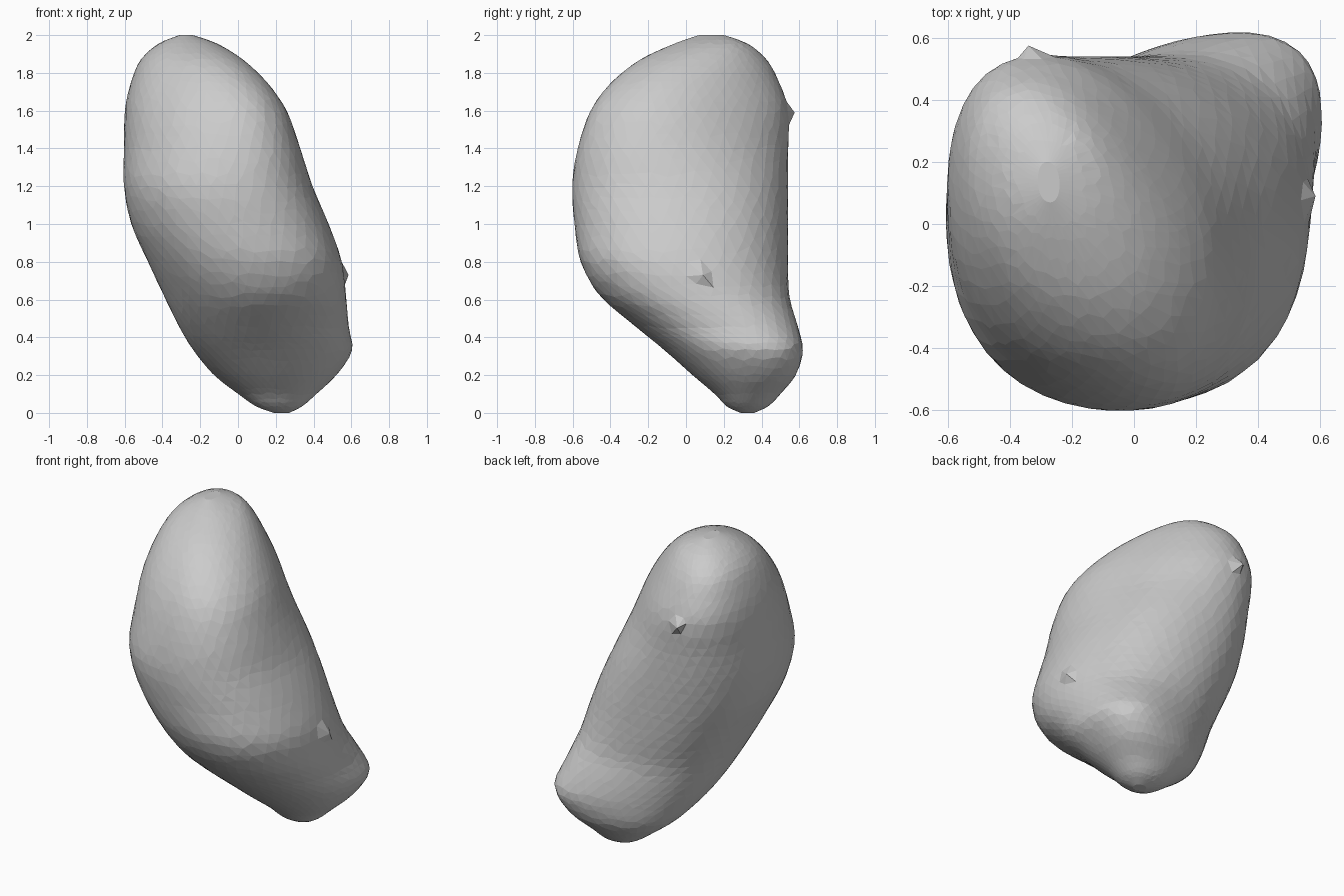
import bpy, bmesh, math, random
from mathutils import Vector

if "Cube" in bpy.data.objects:
    bpy.data.objects.remove(bpy.data.objects["Cube"])

random.seed(4)

# Cross-sections: z, x min, x max, y min, y max, diagonal skew,
# dent on the hollow (+x +y) side, dent on the bulging (-x -y) side
SECTIONS = [
    (0.00, 0.19, 0.27, 0.29, 0.36, 0.0, 0.0, 0.0),
    (0.035, 0.095, 0.34, 0.215, 0.435, 0.02, 0.0, 0.0),
    (0.10, 0.00, 0.415, 0.15, 0.50, 0.06, 0.0, 0.01),
    (0.20, -0.13, 0.515, 0.03, 0.57, 0.12, -0.03, 0.02),
    (0.33, -0.24, 0.595, -0.12, 0.60, 0.19, -0.04, 0.03),
    (0.46, -0.32, 0.58, -0.28, 0.58, 0.14, -0.03, 0.04),
    (0.62, -0.40, 0.57, -0.465, 0.545, 0.04, -0.01, 0.05),
    (0.80, -0.48, 0.55, -0.56, 0.54, -0.04, 0.0, 0.02),
    (1.00, -0.565, 0.48, -0.59, 0.54, -0.06, 0.0, 0.0),
    (1.20, -0.60, 0.395, -0.60, 0.54, -0.11, 0.0, -0.02),
    (1.40, -0.60, 0.335, -0.57, 0.54, -0.19, 0.03, -0.02),
    (1.60, -0.595, 0.265, -0.50, 0.54, -0.26, 0.05, -0.02),
    (1.75, -0.565, 0.16, -0.39, 0.49, -0.28, 0.04, -0.01),
    (1.87, -0.515, 0.03, -0.24, 0.425, -0.26, 0.02, 0.0),
    (1.955, -0.42, -0.11, -0.06, 0.325, -0.18, 0.0, 0.0),
    (2.00, -0.31, -0.24, 0.07, 0.20, -0.1, 0.0, 0.0),
]
SIDES, STEPS = 44, 3
LAST = len(SECTIONS) - 1


def section_at(u):
    """Catmull-Rom blend of the section rows at position u."""
    u = min(max(u, 0), LAST)
    i = min(int(u), LAST - 1)
    t = u - i
    p = [SECTIONS[min(max(i + k, 0), LAST)] for k in (-1, 0, 1, 2)]
    return [0.5 * (2 * b + (c - a) * t + (2 * a - 5 * b + 4 * c - d) * t * t
                   + (3 * b - a - 3 * c + d) * t ** 3) for a, b, c, d in zip(*p)]


def surface_point(u, t):
    z, x0, x1, y0, y1, skew, hollow, belly = section_at(u)
    full = 1 + 0.03 * math.sin(2 * t) ** 2
    c = math.cos(t - math.pi / 4)
    push = 0.7 * abs(c) ** 4 * (hollow if c > 0 else -belly)
    return ((x0 + x1) / 2 + (x1 - x0) / 2 * math.cos(t) * full - push,
            (y0 + y1) / 2 + (y1 - y0) / 2 * math.sin(t + skew) * full - push,
            min(max(z, 0), 2))


def ring(bm, n):
    """Ring of vertices, shifted along the surface for uneven facets."""
    loose = 0.1 if 1 < n < LAST * STEPS - 1 else 0
    return [bm.verts.new(surface_point(
        n / STEPS + random.uniform(-loose, loose),
        2 * math.pi * (i + 0.5 * (n % 2) + random.uniform(-loose, loose)) / SIDES))
        for i in range(SIDES)]


# Bean-shaped body, faceted
bm = bmesh.new()
rings = [ring(bm, n) for n in range(LAST * STEPS + 1)]
for n, (lo, hi) in enumerate(zip(rings, rings[1:])):
    for i in range(SIDES):
        j = (i + 1) % SIDES
        if n % 2 == 0:
            tris = ((lo[i], lo[j], hi[i]), (lo[j], hi[j], hi[i]))
        else:
            tris = ((lo[i], lo[j], hi[j]), (lo[i], hi[j], hi[i]))
        for tri in tris:
            bm.faces.new(tri)
bm.faces.new(rings[0][::-1])
bm.faces.new(rings[-1])

# Small nicks on the surface
for spot in ((-0.34, 0.575, 1.59), (0.585, 0.09, 0.73)):
    near = min(bm.verts, key=lambda v: (v.co - Vector(spot)).length)
    near.co = spot

bmesh.ops.recalc_face_normals(bm, faces=bm.faces[:])
mesh = bpy.data.meshes.new("bean_body")
bm.to_mesh(mesh)
bm.free()
body = bpy.data.objects.new("bean_body", mesh)
bpy.context.collection.objects.link(body)
